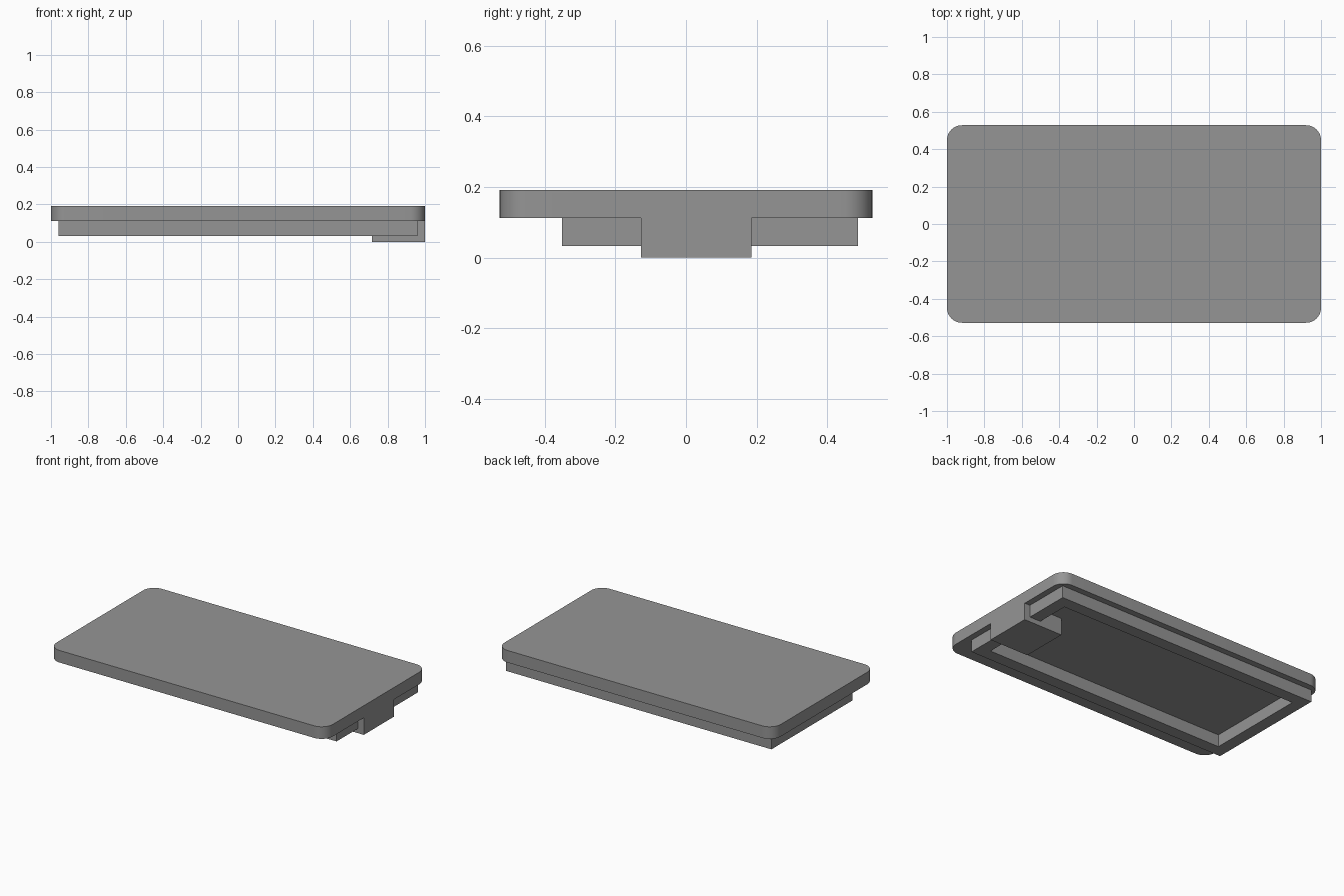
import bpy
import bmesh
import math

if "Cube" in bpy.data.objects:
    bpy.data.objects.remove(bpy.data.objects["Cube"])

grey = bpy.data.materials.new("mid grey")
grey.diffuse_color = (0.30, 0.30, 0.30, 1)
grey.use_nodes = True
grey.node_tree.nodes["Principled BSDF"].inputs["Base Color"].default_value = grey.diffuse_color


def box(name, x0, x1, y0, y1, z0, z1, corner=0.0):
    """Box between limits, with optional rounded vertical edges."""
    bm = bmesh.new()
    bmesh.ops.create_cube(bm, size=1)
    for v in bm.verts:
        v.co = (x1 if v.co.x > 0 else x0,
                y1 if v.co.y > 0 else y0,
                z1 if v.co.z > 0 else z0)
    if corner:
        upright = [e for e in bm.edges
                   if abs(e.verts[0].co.z - e.verts[1].co.z) > 1e-4]
        bmesh.ops.bevel(bm, geom=upright, offset=corner, segments=12,
                        profile=0.5, affect='EDGES')
    mesh = bpy.data.meshes.new(name)
    bm.to_mesh(mesh)
    bm.free()
    mesh.materials.append(grey)
    obj = bpy.data.objects.new(name, mesh)
    bpy.context.collection.objects.link(obj)
    return obj


def combine(target, other, operation):
    """Boolean the other part into the target, then drop the other part."""
    mod = target.modifiers.new("join", 'BOOLEAN')
    mod.object = other
    mod.operation = operation
    mod.solver = 'EXACT'
    bpy.context.view_layer.objects.active = target
    bpy.ops.object.modifier_apply(modifier=mod.name)
    bpy.data.objects.remove(other)


TOP, UNDER, RIM_LOW = 0.191, 0.112, 0.032
WALL = 0.08

# Rounded lid plate
lid = box("lid", -1, 1, -0.528, 0.528, UNDER, TOP, corner=0.08)

# Rectangular rim under the plate, hollowed out up to the plate
rim = box("rim", -0.96, 0.96, -0.352, 0.488, RIM_LOW, UNDER + 0.03)
hollow = box("hollow", -0.96 + WALL, 0.96 - WALL,
             -0.352 + WALL, 0.488 - WALL, RIM_LOW - 0.1, UNDER)
combine(rim, hollow, 'DIFFERENCE')
combine(lid, rim, 'UNION')

# Solid tab block at one end, flush with the plate edge
tab = box("tab", 0.717, 1, -0.128, 0.186, 0, UNDER + 0.04)
combine(lid, tab, 'UNION')

# Smooth the rounded corners, keep the other edges sharp
bpy.ops.object.select_all(action='DESELECT')
lid.select_set(True)
bpy.context.view_layer.objects.active = lid
bpy.ops.object.shade_smooth_by_angle(angle=math.radians(30))
